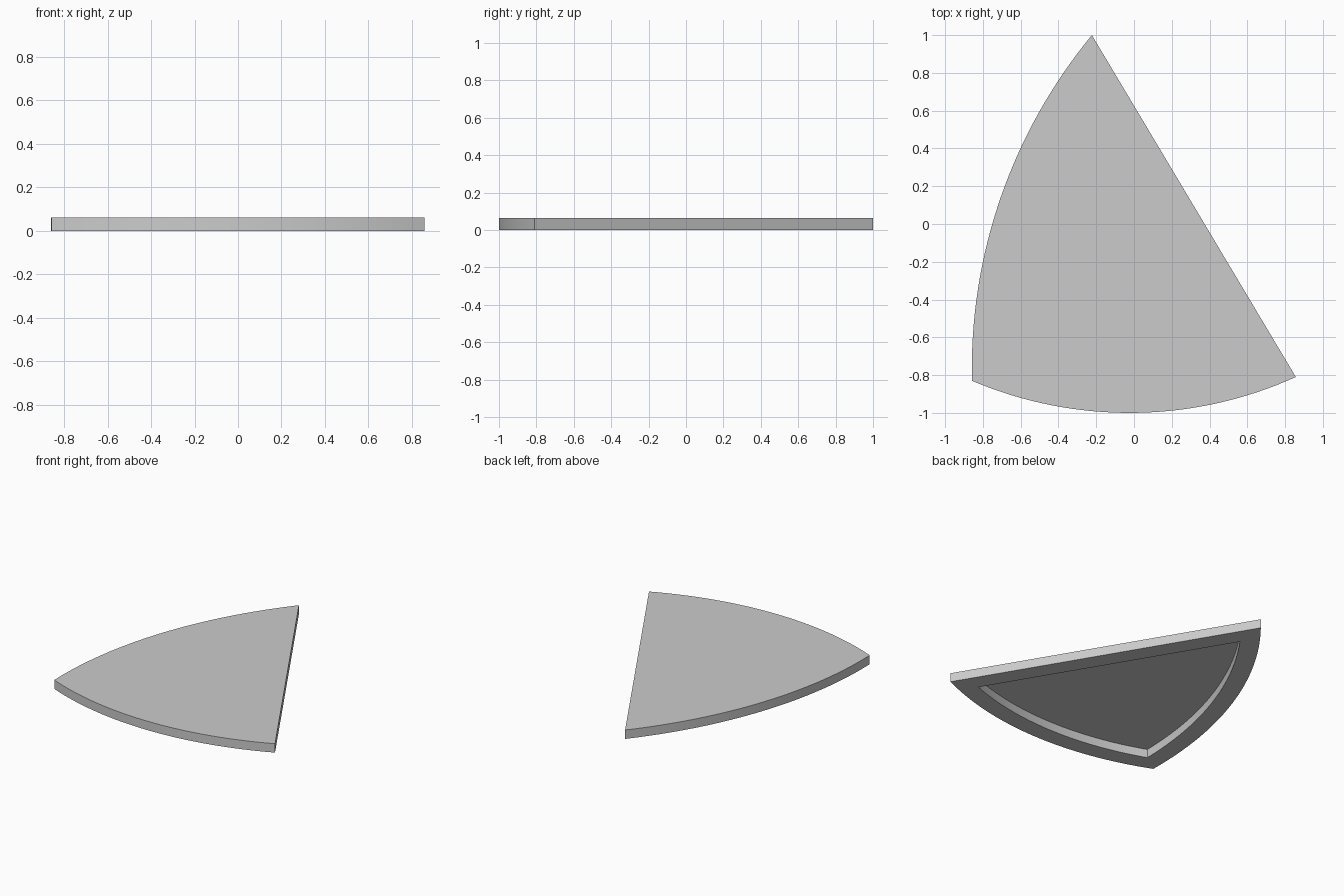
import bpy
import bmesh
import math
from mathutils import Vector

cube = bpy.data.objects.get("Cube")
if cube:
    bpy.data.objects.remove(cube, do_unlink=True)

HEIGHT = 0.063
RECESS_TOP = 0.06
STEPS = 32
SIDE_RADIUS, FRONT_RADIUS = 2.776, 2.135
RIM = 0.125


def arc(start, end, radius):
    """Points from start up to (not including) end, bulging right of travel."""
    start, end = Vector(start), Vector(end)
    half = (end - start) / 2
    left = Vector((-half.y, half.x)).normalized()
    centre = start + half + left * math.sqrt(radius ** 2 - half.length ** 2)
    sweep = 2 * math.asin(half.length / radius)
    spoke = start - centre
    points = []
    for i in range(STEPS):
        a = sweep * i / STEPS
        c, s = math.cos(a), math.sin(a)
        points.append(centre + Vector((spoke.x * c - spoke.y * s,
                                       spoke.x * s + spoke.y * c)))
    return points


def outline(back, left, right, inset=0.0):
    """Two curved sides and one straight side."""
    return (arc(back, left, SIDE_RADIUS - inset)
            + arc(left, right, FRONT_RADIUS - inset) + [Vector(right)])


outer = outline((-0.223, 1.0), (-0.858, -0.83), (0.857, -0.81))
inner = outline((-0.235, 0.777), (-0.736, -0.744), (0.676, -0.748), RIM)

# Plate with a recess in its underside
bm = bmesh.new()
levels = [(outer, HEIGHT), (outer, 0.0), (inner, 0.0), (inner, RECESS_TOP)]
loops = [[bm.verts.new((p.x, p.y, z)) for p in pts] for pts, z in levels]
for a, b in zip(loops, loops[1:]):
    for i in range(len(a)):
        j = (i + 1) % len(a)
        bm.faces.new((a[i], b[i], b[j], a[j]))
bm.faces.new(loops[0])
bm.faces.new(loops[-1])
bmesh.ops.recalc_face_normals(bm, faces=bm.faces)
mesh = bpy.data.meshes.new("curved_plate")
bm.to_mesh(mesh)
bm.free()
plate = bpy.data.objects.new("curved_plate", mesh)
bpy.context.collection.objects.link(plate)

# Grey finish
grey = bpy.data.materials.new("light_grey")
grey.use_nodes = True
colour = (0.6, 0.6, 0.6, 1.0)
grey.diffuse_color = colour
grey.node_tree.nodes["Principled BSDF"].inputs["Base Color"].default_value = colour
mesh.materials.append(grey)

# Smooth curved sides, crisp rims
bpy.ops.object.select_all(action="DESELECT")
plate.select_set(True)
bpy.context.view_layer.objects.active = plate
bpy.ops.object.shade_smooth_by_angle(angle=math.radians(30))
